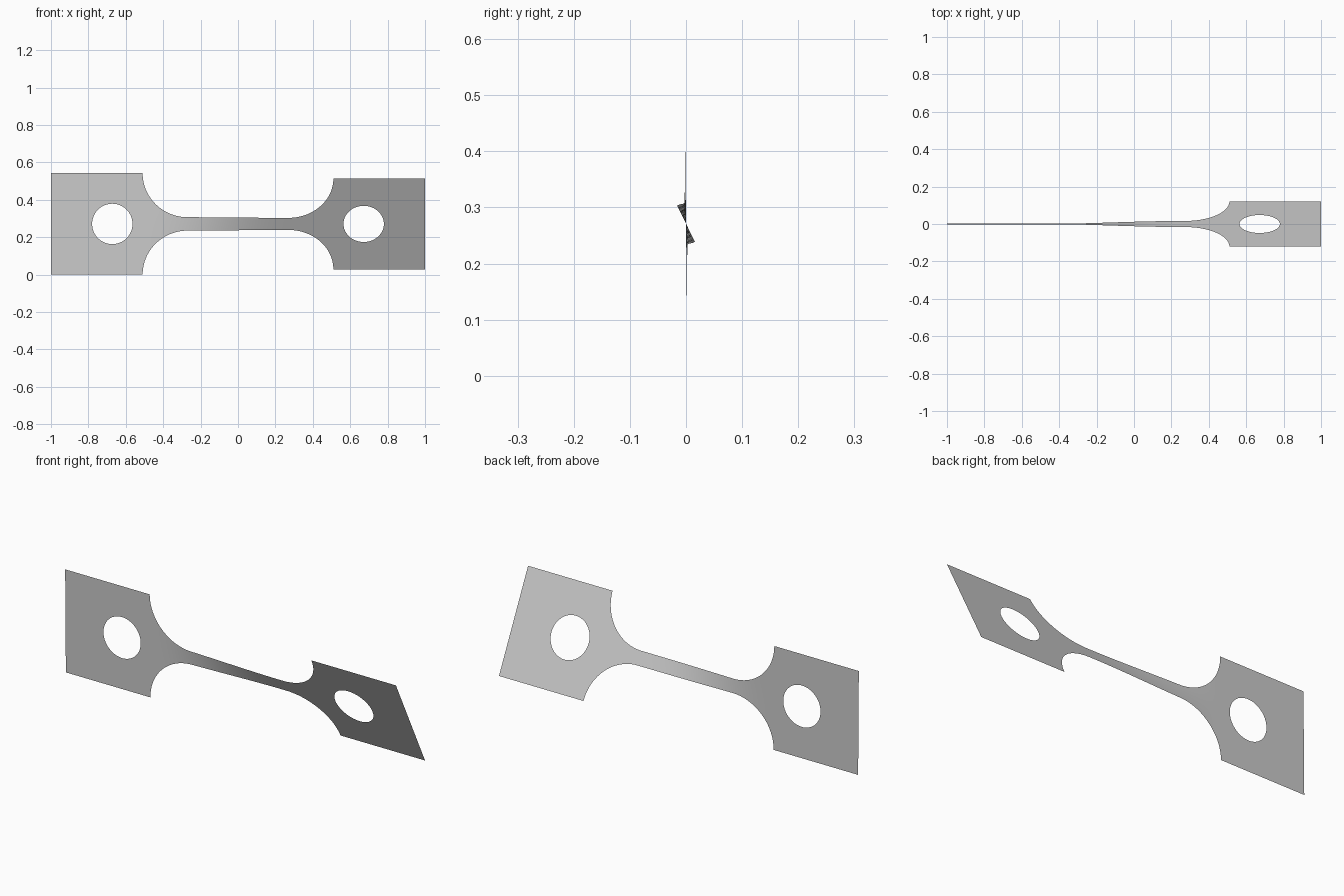
import bpy, bmesh
from math import sin, cos, pi, atan2, sqrt, radians

cube = bpy.data.objects.get("Cube")
if cube:
    bpy.data.objects.remove(cube, do_unlink=True)

HALF_H, NECK_H, MID_Z = 0.271, 0.036, 0.271
PLATE_X, ARC_X = 0.51, 0.27
HOLE_X, HOLE_R = 0.672, 0.108
TWIST_START, TWIST_END = -0.48, 0.25

grey = bpy.data.materials.new("plain grey")
grey.use_nodes = True
grey.diffuse_color = (0.6, 0.6, 0.6, 1)
grey.node_tree.nodes["Principled BSDF"].inputs["Base Color"].default_value = (0.6, 0.6, 0.6, 1)


def twisted(x, v):
    """Place a point of the flat sheet, turned about the long axis."""
    t = min(1, max(0, (x - TWIST_START) / (TWIST_END - TWIST_START)))
    a = radians(0.6 + 25.8 * t * t * (3 - 2 * t))
    return (x, -v * sin(a), MID_Z + v * cos(a))


def half_height(x):
    """Outline of the waist: straight neck with a round fillet at each end."""
    d = min(1, max(0, (abs(x) - ARC_X) / (PLATE_X - ARC_X)))
    return NECK_H + (HALF_H - NECK_H) * (1 - sqrt(1 - d * d))


def finish(bm, name):
    bmesh.ops.remove_doubles(bm, verts=bm.verts, dist=1e-5)
    mesh = bpy.data.meshes.new(name)
    bm.normal_update()
    for f in bm.faces:
        f.smooth = True
        if f.normal.y > 0:
            f.normal_flip()
    bm.to_mesh(mesh)
    bm.free()
    mesh.materials.append(grey)
    obj = bpy.data.objects.new(name, mesh)
    bpy.context.collection.objects.link(obj)


def strip(bm, rows, closed=False):
    """Join successive rows of points with quads."""
    grid = [[bm.verts.new(p) for p in row] for row in rows]
    for a, b in zip(grid, grid[1:]):
        for i in range(len(a) - 1):
            bm.faces.new((a[i], a[i + 1], b[i + 1], b[i]))


# Twisted neck with its fillets; columns crowd towards the steep fillet ends
arc = [ARC_X + (PLATE_X - ARC_X) * sin(pi / 2 * i / 24) for i in range(25)]
straight = [-ARC_X + 2 * ARC_X * i / 40 for i in range(1, 40)]
xs = [-x for x in reversed(arc)] + straight + arc
bm = bmesh.new()
strip(bm, [[twisted(x, half_height(x) * (j / 4 - 1)) for j in range(9)] for x in xs])
finish(bm, "twisted_neck")


# End plates, each a rectangle around a round hole
def end_plate(side, name):
    near, far = PLATE_X - HOLE_X, 1 - HOLE_X
    corners = [atan2(s * HALF_H, e) % (2 * pi) for s in (1, -1) for e in (near, far)]
    angles = sorted([2 * pi * i / 64 for i in range(64)] + corners)
    rows = []
    for a in angles + angles[:1]:
        c, s = cos(a), sin(a)
        reach_x = (far if c > 0 else near) / c if abs(c) > 1e-6 else 9
        reach_v = HALF_H / abs(s) if abs(s) > 1e-6 else 9
        reach = min(reach_x, reach_v)
        rows.append([twisted(side * (HOLE_X + r * c), r * s) for r in (HOLE_R, reach)])
    bm = bmesh.new()
    strip(bm, rows)
    finish(bm, name)


end_plate(-1, "right_end_plate")
end_plate(1, "left_end_plate")
